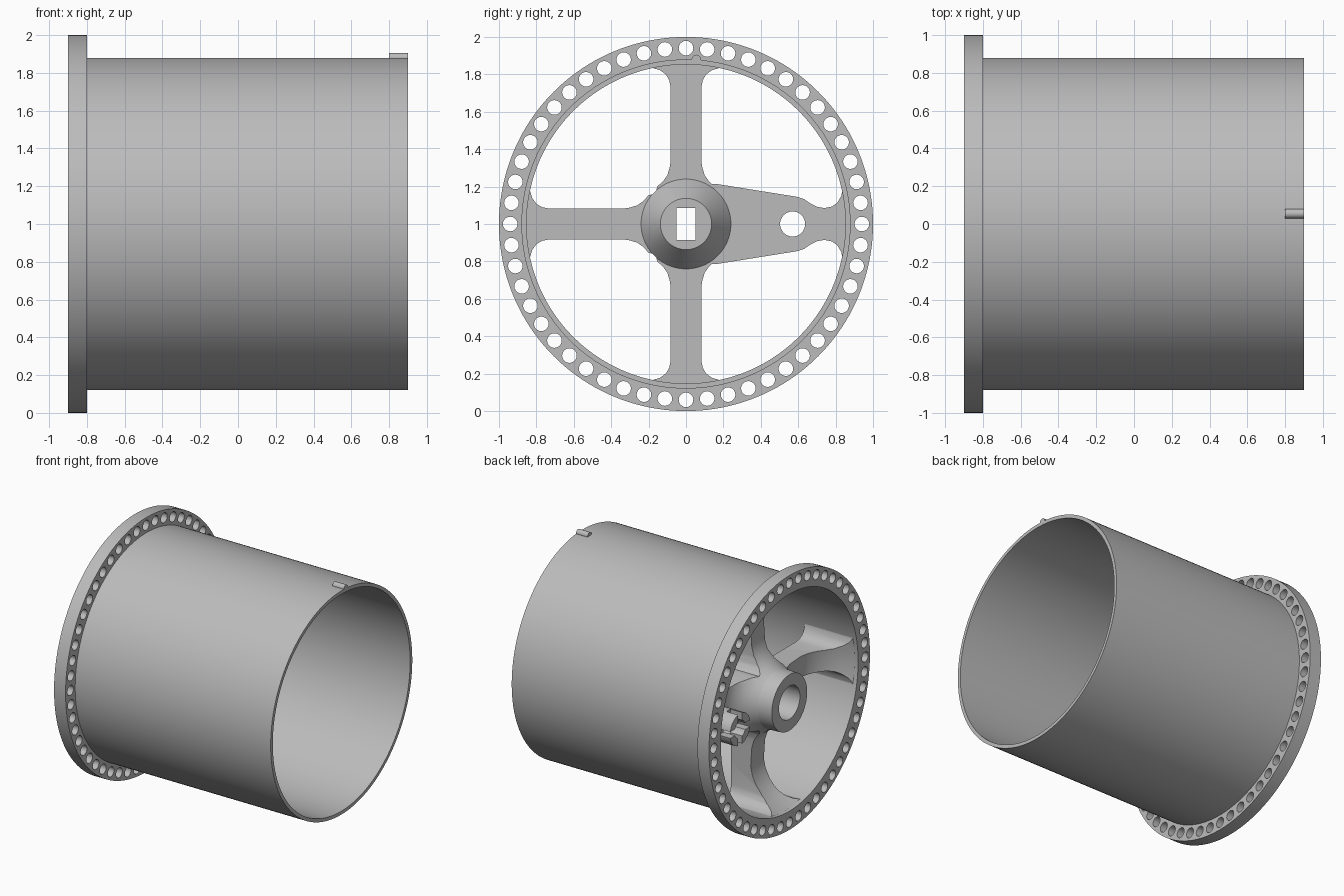
import bpy, bmesh
from math import sin, cos, pi, radians

cube = bpy.data.objects.get("Cube")
if cube:
    bpy.data.objects.remove(cube, do_unlink=True)

grey = bpy.data.materials.new("plain_grey")
grey.use_nodes = True
GREY = (0.5, 0.5, 0.5, 1)
grey.diffuse_color = GREY
grey.node_tree.nodes["Principled BSDF"].inputs["Base Color"].default_value = GREY


def make(name, bm):
    bmesh.ops.recalc_face_normals(bm, faces=bm.faces)
    me = bpy.data.meshes.new(name)
    bm.to_mesh(me)
    bm.free()
    me.materials.append(grey)
    ob = bpy.data.objects.new(name, me)
    bpy.context.collection.objects.link(ob)
    return ob


def add_lathe(bm, profile, segs, y=0, z=1):
    """Revolve a closed (radius, x) profile around an axis along x."""
    rings = []
    for r, x in profile:
        if r == 0:
            rings.append([bm.verts.new((x, y, z))] * segs)
        else:
            rings.append([bm.verts.new((x, y + r * cos(2 * pi * i / segs),
                                        z + r * sin(2 * pi * i / segs)))
                          for i in range(segs)])
    for k, a in enumerate(rings):
        b = rings[(k + 1) % len(rings)]
        for i in range(segs):
            j = (i + 1) % segs
            corners = list(dict.fromkeys((a[i], a[j], b[j], b[i])))
            if len(corners) > 2:
                bm.faces.new(corners)


def lathe(name, profile, segs=128, y=0, z=1):
    bm = bmesh.new()
    add_lathe(bm, profile, segs, y, z)
    return make(name, bm)


def rod(r, x0, x1):
    return [(0, x0), (r, x0), (r, x1), (0, x1)]


def box(name, size, centre):
    bm = bmesh.new()
    bmesh.ops.create_cube(bm, size=1)
    bmesh.ops.scale(bm, vec=size, verts=bm.verts)
    bmesh.ops.translate(bm, vec=centre, verts=bm.verts)
    return make(name, bm)


def boolean(ob, cutter, operation="DIFFERENCE"):
    cutter.hide_render = True
    mod = ob.modifiers.new("cut", "BOOLEAN")
    mod.operation, mod.object, mod.solver = operation, cutter, "EXACT"
    with bpy.context.temp_override(object=ob, active_object=ob):
        bpy.ops.object.modifier_apply(modifier=mod.name)
    bpy.data.objects.remove(cutter, do_unlink=True)


def spoke(name, half, angle):
    """Mirrored (distance, half width) outline, trimmed by the dished web."""
    outline = half + [(u, -w) for u, w in reversed(half)]
    c, s = cos(angle), sin(angle)
    bm = bmesh.new()
    face = bm.faces.new([bm.verts.new((-0.95, u * c - w * s, 1 + u * s + w * c))
                         for u, w in outline])
    ext = bmesh.ops.extrude_face_region(bm, geom=[face])
    bmesh.ops.translate(bm, vec=(0.6, 0, 0),
                        verts=[v for v in ext["geom"] if isinstance(v, bmesh.types.BMVert)])
    ob = make(name, bm)
    boolean(ob, lathe("web_envelope", WEB), "INTERSECT")
    return ob


# Drum wall with its end flange
drum = lathe("drum_and_flange", [(0.853, -0.9), (1, -0.9), (1, -0.8),
                                 (0.88, -0.8), (0.88, 0.9), (0.853, 0.9)], 160)

# Ring of holes through the flange
HOLES = 52
bm = bmesh.new()
for i in range(HOLES):
    a = 2 * pi * i / HOLES
    add_lathe(bm, rod(0.039, -1, -0.7), 20, 0.94 * cos(a), 1 + 0.94 * sin(a))
boolean(drum, make("flange_holes", bm))

# Hub: round socket on the flange side, cone with a rectangular slot inside
hub = lathe("hub", [(0, -0.45), (0.13, -0.45), (0.13, -0.9), (0.22, -0.9), (0.225, -0.8),
                    (0.24, -0.7), (0.24, -0.45), (0.137, -0.3), (0, -0.3)], 96)
boolean(hub, box("slot_cutter", (0.5, 0.1, 0.17), (-0.35, 0, 1)))

# Dished web that shapes the spokes: flat inside, hollowed on the flange side
BACK = -0.45
WEB = [(0.15, BACK), (0.15, -0.82), (0.22, -0.8), (0.25, -0.74), (0.29, -0.69),
       (0.34, -0.65), (0.4, -0.63), (0.55, -0.62), (0.62, -0.635), (0.69, -0.67),
       (0.75, -0.72), (0.8, -0.78), (0.84, -0.85), (0.862, -0.88), (0.862, BACK)]

# Three plain spokes with filleted ends
plain = [(0.1, 0.17), (0.2, 0.155), (0.225, 0.125), (0.26, 0.1), (0.31, 0.085),
         (0.36, 0.082), (0.73, 0.082), (0.77, 0.09), (0.8, 0.108), (0.823, 0.14),
         (0.833, 0.175), (0.836, 0.21), (0.87, 0.21)]
for name, deg in (("upper_spoke", 90), ("front_spoke", 180), ("lower_spoke", 270)):
    spoke(name, plain, radians(deg))

# Wide tapered arm with a round hole
wide = [(0.1, 0.215), (0.17, 0.213), (0.59, 0.146), (0.63, 0.134), (0.665, 0.11),
        (0.7, 0.092), (0.74, 0.085), (0.78, 0.093), (0.81, 0.115), (0.83, 0.15),
        (0.838, 0.19), (0.87, 0.19)]
arm = spoke("back_arm", wide, 0)
ARM_Y = 0.57
boolean(arm, lathe("arm_hole", rod(0.067, -1, 0), 40, ARM_Y))

# Slotted boss around the arm hole
boss = lathe("slotted_boss", [(0.067, -0.87), (0.125, -0.87), (0.125, -0.55), (0.067, -0.55)],
             40, ARM_Y)
boolean(boss, box("slot_a", (0.2, 0.4, 0.05), (-0.87, ARM_Y, 1)))
boolean(boss, box("slot_b", (0.2, 0.05, 0.4), (-0.87, ARM_Y, 1)))

# Small key on the open end
lathe("rim_key", rod(0.025, 0.8, 0.9), 24, 0.055, 1.88)

# Smooth curved surfaces, keep edges crisp
for ob in bpy.context.view_layer.objects:
    ob.select_set(ob.type == "MESH" and grey.name in ob.data.materials)
bpy.context.view_layer.objects.active = drum
bpy.ops.object.shade_smooth_by_angle(angle=radians(30))
